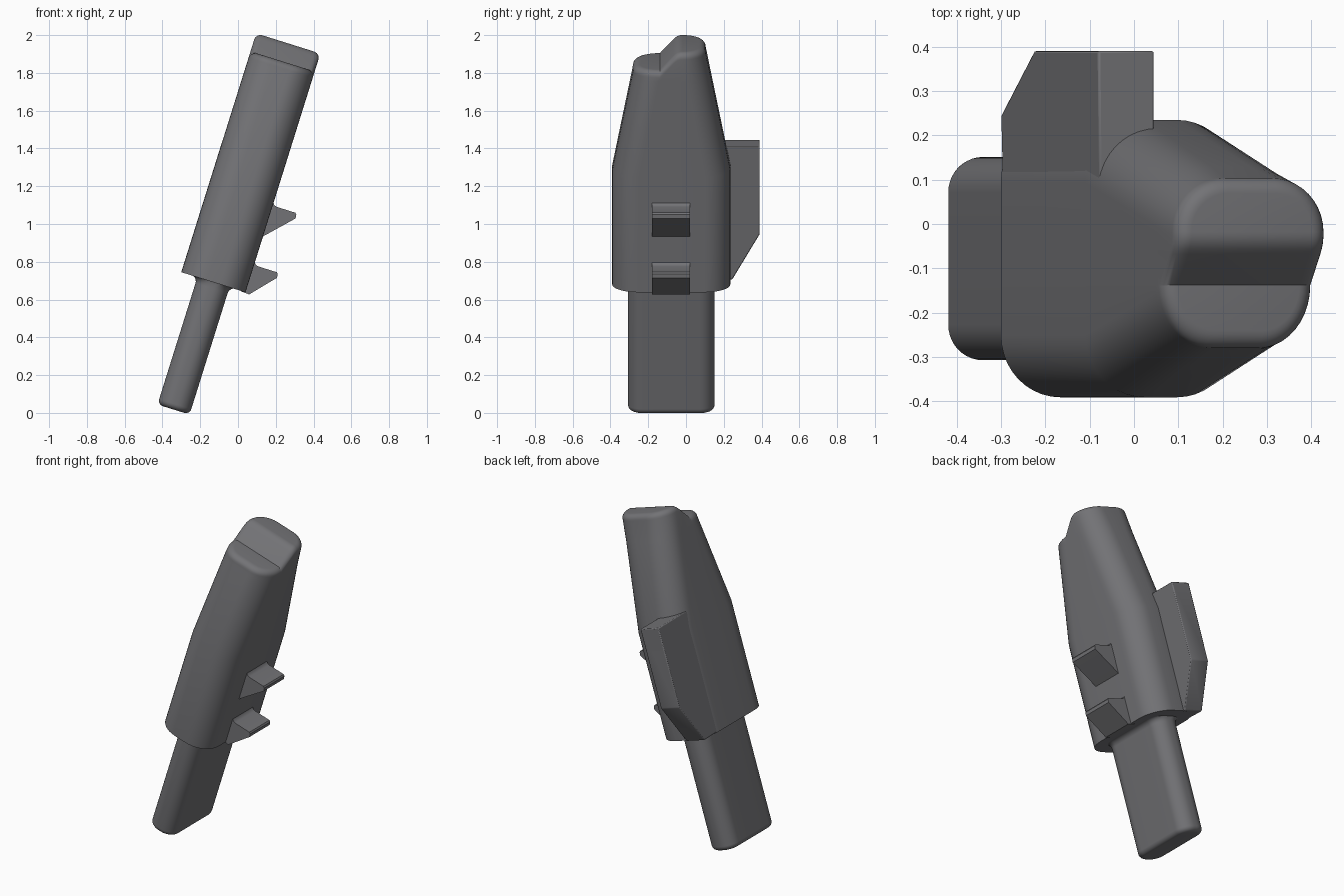
import bpy, bmesh
from math import sin, cos, pi, radians

if "Cube" in bpy.data.objects:
    bpy.data.objects.remove(bpy.data.objects["Cube"])

TILT = radians(17.4)
CX, CY = -0.331, -0.078          # body axis in tilted coordinates
LOC = (CX * cos(TILT), CY, -CX * sin(TILT))

dark = bpy.data.materials.new("dark_grey")
dark.diffuse_color = (0.17, 0.17, 0.18, 1)
dark.use_nodes = True
dark.node_tree.nodes["Principled BSDF"].inputs["Base Color"].default_value = dark.diffuse_color


def finish(name, verts, faces, bevel=0):
    me = bpy.data.meshes.new(name)
    me.from_pydata(verts, [], faces)
    bm = bmesh.new()
    bm.from_mesh(me)
    bmesh.ops.recalc_face_normals(bm, faces=bm.faces)
    bm.to_mesh(me)
    bm.free()
    me.shade_smooth()
    me.set_sharp_from_angle(angle=radians(35))
    me.materials.append(dark)
    ob = bpy.data.objects.new(name, me)
    bpy.context.collection.objects.link(ob)
    ob.location, ob.rotation_euler = LOC, (0, TILT, 0)
    if bevel:
        b = ob.modifiers.new("bevel", 'BEVEL')
        b.width, b.segments = bevel, 2
    return ob


# Stepped top profile: (y, rise) with a sharp foot and a softened crest
RAMP = [(-0.06, 0), (0.01, 0.076), (0.022, 0.087), (0.034, 0.095), (0.05, 0.1)]


def step(y):
    if y <= RAMP[0][0]:
        return 1.846
    for (y0, h0), (y1, h1) in zip(RAMP, RAMP[1:]):
        if y <= y1:
            return 1.846 + h0 + (h1 - h0) * (y - y0) / (y1 - y0)
    return 1.946


def ring(hw, hy, r, height, stretch=1, n=10):
    """Rounded rectangle, ordered so point i mirrors point -1-i across x."""
    half = []
    for i in range(n + 1):
        a = i * pi / 2 / n
        half.append((hw - r + r * sin(a), -hy + r - r * cos(a)))
    half += [(hw, y) for y, _ in RAMP]
    for i in range(n + 1):
        a = i * pi / 2 / n
        half.append((hw - r + r * cos(a), hy - r + r * sin(a)))
    pts = half + [(-x, y) for x, y in reversed(half)]
    # The low side of the step sits lower on the taper, so it is wider
    return [(x, y if y > -0.06 else -0.06 + (y + 0.06) * stretch, height(y)) for x, y in pts]


def loft(name, rings):
    n = len(rings[0])
    faces = [(k * n + i, k * n + (i + 1) % n, (k + 1) * n + (i + 1) % n, (k + 1) * n + i)
             for k in range(len(rings) - 1) for i in range(n)]
    # Strip caps keep the stepped end clean
    for base in (0, (len(rings) - 1) * n):
        faces += [(base + i, base + i + 1, base + n - 2 - i, base + n - 1 - i)
                  for i in range(n // 2 - 1)]
    return finish(name, [v for r in rings for v in r], faces)


def prism(name, pts, place, a, b, bevel=0):
    n = len(pts)
    verts = [place(p, a) for p in pts] + [place(p, b) for p in pts]
    faces = [tuple(range(n)), tuple(range(n, 2 * n))]
    faces += [(i, (i + 1) % n, n + (i + 1) % n, n + i) for i in range(n)]
    return finish(name, verts, faces, bevel)


# Main body: straight sleeve, taper, rounded stepped top
HW, E = 0.178, 0.035
body = [ring(HW, 0.3125, 0.14, lambda y: 0.621),
        ring(HW, 0.3125, 0.14, lambda y: 1.26),
        ring(HW, 0.2065, 0.132, lambda y: 1.79)]
for i in range(7):
    a = i * pi / 12
    d = E * (1 - cos(a))
    body.append(ring(HW - d, 0.1823 - d, 0.122 - d,
                     lambda y, a=a: step(y) - E + E * sin(a), 1.164))
loft("main_body", body)

# Lower blade: rounded foot, fillet flare where it meets the body
stem = []
for i in range(7):
    a = pi / 2 - i * pi / 12
    d = 0.03 * (1 - cos(a))
    stem.append(ring(0.089 - d, 0.229 - d, 0.08 - d,
                     lambda y, a=a: -0.055 - 0.03 * sin(a)))
for i in range(7):
    a = i * pi / 12
    d = 0.035 * (1 - cos(a))
    stem.append(ring(0.089 + d, 0.229 + 0.1 * d, 0.08 + 0.1 * d,
                     lambda y, a=a: 0.588 + 0.035 * sin(a)))
loft("lower_blade", stem)

# Side plate flush with the back of the body; its inner edge dips inside
plate = [(0.12, 0.625), (0.323, 0.621), (0.468, 0.872), (0.468, 1.356), (0.12, 1.356)]
prism("side_plate", plate,
      lambda p, x: (x + (0.004 if p[0] < 0.2 and x < -0.1 else 0), p[0], p[1]),
      -0.1785, -0.046, 0.005)

# Two hooks; the lower one is trimmed level with the body bottom
top = [(0.312, -0.008), (0.304, 0), (0.2, 0), (0.186, 0.005), (0.178, 0.014), (0.15, 0.014)]
for name, z, foot in (("upper_hook", 1.102, [(0.15, -0.173), (0.176, -0.173)]),
                      ("lower_hook", 0.772, [(0.15, -0.153), (0.2, -0.156)])):
    prof = top + foot + [(0.306, -0.037), (0.314, -0.028)]
    prism(name, prof, lambda p, y: (p[0], y, z + p[1]), -0.102, 0.098)
